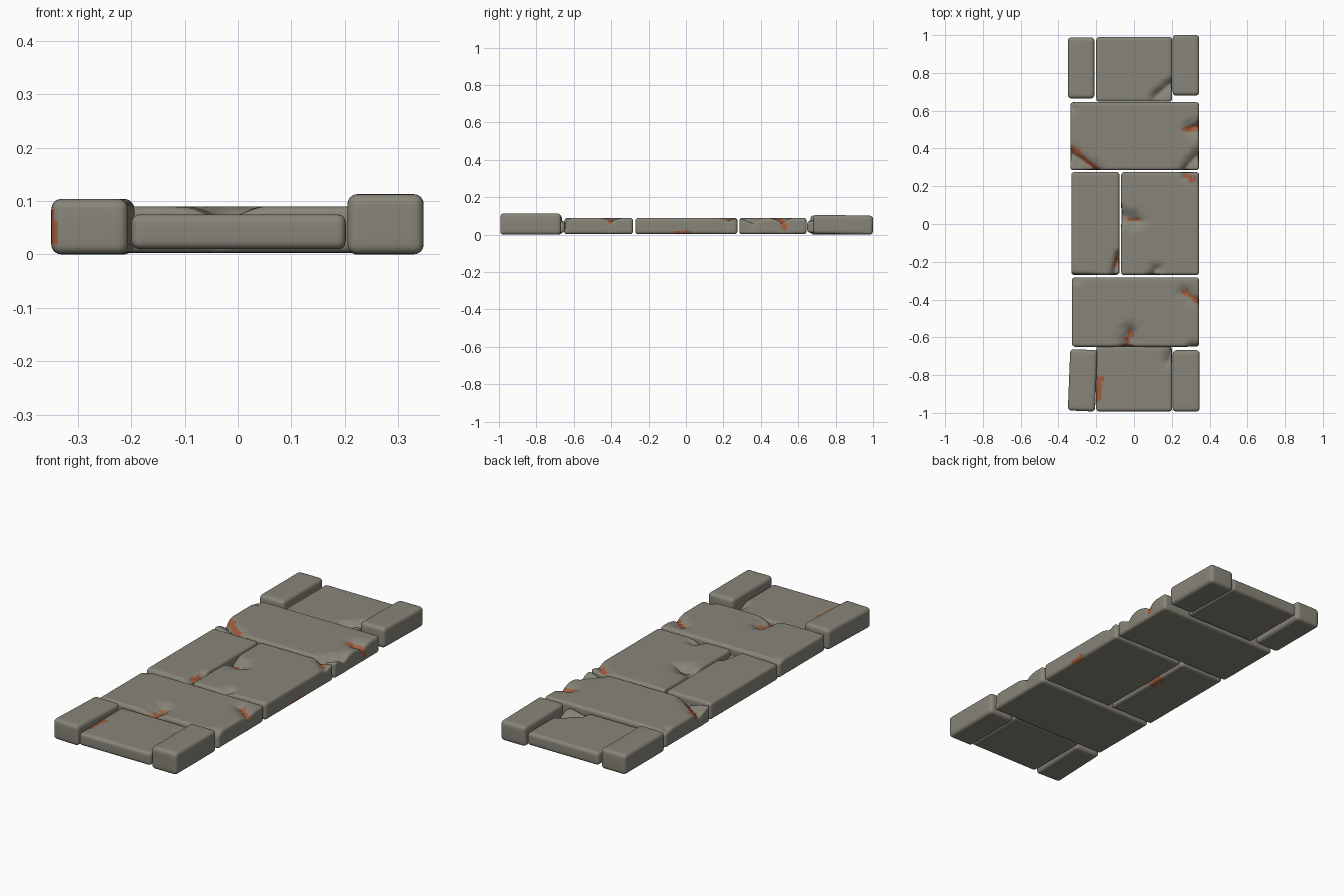
import bpy, bmesh, math
from mathutils import Vector, noise


def material(name, rgb):
    m = bpy.data.materials.new(name)
    m.diffuse_color = (*rgb, 1)
    return m


STONE = material("grey stone", (0.245, 0.235, 0.19))
RUST = material("rust clay", (0.36, 0.105, 0.045))


def seg_dist(p, a, b):
    """Distance from p to the segment a-b."""
    a, b = Vector(a), Vector(b)
    d = b - a
    t = max(0, min(1, (p - a).dot(d) / max(d.length_squared, 1e-9)))
    return (p - a - d * t).length


def cuts(half, r, step):
    inner = half - r
    n = max(1, round(2 * inner / step))
    out = [-inner + 2 * inner * i / n for i in range(n + 1)]
    for k in (0.35, 0.7):
        out += [inner + r * k, -inner - r * k]
    return out


def slab(name, x0, x1, y0, y1, z0, z1, r=0.016, step=0.01, dents=(), rust=(), turn=0, tilt=0):
    """Rounded stone block; dents = (x,y,x,y,radius,depth), rust = (x,y,z,x,y,z,radius)."""
    c = Vector(((x0 + x1) / 2, (y0 + y1) / 2, (z0 + z1) / 2))
    h = Vector(((x1 - x0) / 2, (y1 - y0) / 2, (z1 - z0) / 2))
    bm = bmesh.new()
    bmesh.ops.create_cube(bm, size=2)
    for v in bm.verts:
        v.co = Vector((v.co.x * h.x, v.co.y * h.y, v.co.z * h.z))
    for ax in range(3):
        no = Vector((0, 0, 0))
        no[ax] = 1
        for q in cuts(h[ax], r, step):
            bmesh.ops.bisect_plane(bm, geom=bm.verts[:] + bm.edges[:] + bm.faces[:],
                                   dist=1e-6, plane_co=no * q, plane_no=no)
    for v in bm.verts:
        inner = Vector([max(-(h[i] - r), min(h[i] - r, v.co[i])) for i in range(3)])
        d = v.co - inner
        v.co = inner + d.normalized() * r + c
    # Painted clay patches with a ragged outline
    for f in bm.faces:
        p = f.calc_center_median()
        for q in rust:
            if seg_dist(p, q[:3], q[3:6]) < q[6] * (1 + 0.7 * noise.noise(p * 45)):
                f.material_index = 1
    # Worn dents and chipped edges
    for v in bm.verts:
        w = (v.co.z - z0) / (z1 - z0)
        p = Vector((v.co.x, v.co.y))
        for q in dents:
            t = seg_dist(p, q[:2], q[2:4]) / (q[4] * (1 + 0.3 * noise.noise(v.co * 25)))
            if t < 1:
                k = (1 - t) ** 2 * q[5] * w
                v.co.z -= k
                back = c - v.co
                back.z = 0
                v.co += back.normalized() * k * 0.3
        v.co -= c
    me = bpy.data.meshes.new(name)
    bm.to_mesh(me)
    bm.free()
    me.materials.append(STONE)
    me.materials.append(RUST)
    ob = bpy.data.objects.new(name, me)
    bpy.context.collection.objects.link(ob)
    ob.location = c
    ob.rotation_euler = (math.radians(tilt), 0, math.radians(turn))
    for p in me.polygons:
        p.use_smooth = True
    return ob


# Raised corner blocks
slab("front_left_block", -0.344, -0.2, -0.99, -0.665, 0, 0.104, r=0.019, step=0.02, turn=-2.3,
     rust=[(-0.345, -0.98, 0.03, -0.345, -0.98, 0.06, 0.016)])
slab("front_right_block", 0.205, 0.348, -0.993, -0.668, 0, 0.113, r=0.019, step=0.02)
slab("back_left_block", -0.35, -0.21, 0.665, 0.988, 0, 0.103, r=0.019, step=0.02)
slab("back_right_block", 0.205, 0.345, 0.68, 1.0, 0.002, 0.104, r=0.019, step=0.02, tilt=-1)

# Thin slabs between the blocks
slab("front_slab", -0.2, 0.202, -0.992, -0.648, 0.01, 0.075, step=0.012,
     dents=[(0.2, -0.66, 0.19, -0.72, 0.07, 0.022)],
     rust=[(-0.185, -0.82, 0.07, -0.19, -0.92, 0.07, 0.017)])
slab("back_slab", -0.2, 0.202, 0.648, 0.99, 0.01, 0.075, step=0.012,
     dents=[(0.2, 0.74, 0.12, 0.67, 0.06, 0.03)])

# Wide cross slabs
slab("rear_cross_slab", -0.337, 0.345, 0.285, 0.645, 0.003, 0.09,
     dents=[(-0.34, 0.37, -0.21, 0.28, 0.07, 0.035), (0.345, 0.52, 0.31, 0.505, 0.07, 0.03),
            (0.34, 0.36, 0.28, 0.29, 0.07, 0.03), (-0.33, 0.64, -0.32, 0.61, 0.04, 0.012)],
     rust=[(-0.33, 0.4, 0.085, -0.21, 0.295, 0.085, 0.017),
           (0.265, 0.5, 0.09, 0.335, 0.505, 0.09, 0.014),
           (0.32, 0.52, 0.085, 0.345, 0.52, 0.05, 0.016)])
slab("front_cross_slab", -0.328, 0.345, -0.65, -0.283, 0.003, 0.09,
     dents=[(-0.02, -0.58, -0.035, -0.65, 0.09, 0.035), (0.27, -0.36, 0.345, -0.41, 0.06, 0.022),
            (0.34, -0.65, 0.31, -0.65, 0.05, 0.025), (-0.32, -0.29, -0.3, -0.3, 0.04, 0.01)],
     rust=[(-0.022, -0.575, 0.09, -0.035, -0.65, 0.08, 0.018),
           (-0.055, -0.65, 0.08, -0.005, -0.65, 0.08, 0.012),
           (0.275, -0.36, 0.09, 0.34, -0.405, 0.085, 0.014)])

# Pair of slabs in the middle
slab("middle_left_slab", -0.332, -0.077, -0.27, 0.275, 0.003, 0.09,
     dents=[(-0.077, -0.17, -0.1, -0.27, 0.05, 0.03), (-0.33, -0.27, -0.2, -0.28, 0.03, 0.012)],
     rust=[(-0.085, -0.18, 0.085, -0.1, -0.22, 0.085, 0.013),
           (-0.085, 0.03, 0.003, -0.085, 0.09, 0.003, 0.017)])
slab("middle_right_slab", -0.068, 0.345, -0.27, 0.275, 0.003, 0.09,
     dents=[(-0.07, 0.045, 0.0, 0.025, 0.09, 0.03), (-0.07, 0.02, 0.03, 0.015, 0.02, 0.012),
            (0.1, -0.27, 0.12, -0.24, 0.06, 0.025), (0.28, 0.27, 0.34, 0.22, 0.06, 0.018)],
     rust=[(-0.03, 0.025, 0.09, 0.015, 0.025, 0.09, 0.009),
           (0.28, 0.262, 0.09, 0.315, 0.235, 0.09, 0.014),
           (0.345, -0.05, 0.008, 0.345, 0.01, 0.008, 0.014)])
